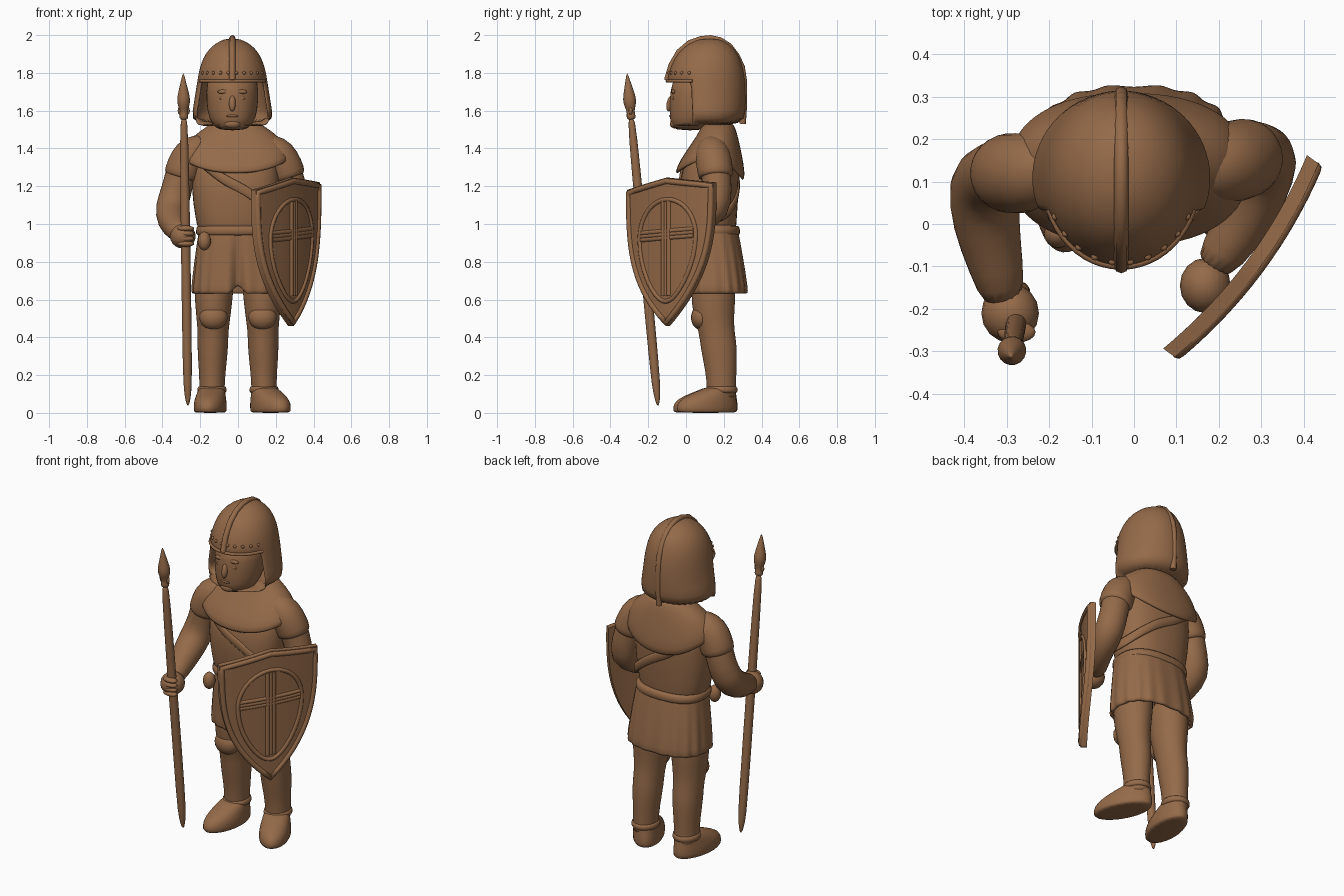
import bpy, bmesh
from math import sin, cos, pi, radians, copysign
from mathutils import Vector, Matrix

cube = bpy.data.objects.get("Cube")
if cube:
    bpy.data.objects.remove(cube)

brown = bpy.data.materials.new("clay_brown")
brown.use_nodes = True
colour = (0.30, 0.145, 0.066, 1)
brown.diffuse_color = colour
brown.node_tree.nodes["Principled BSDF"].inputs["Base Color"].default_value = colour


def finish(name, bm, sub=0, thick=0, smooth_all=True):
    bmesh.ops.recalc_face_normals(bm, faces=bm.faces)
    me = bpy.data.meshes.new(name)
    bm.to_mesh(me)
    bm.free()
    ob = bpy.data.objects.new(name, me)
    bpy.context.collection.objects.link(ob)
    me.materials.append(brown)
    if thick:
        ob.modifiers.new("shell", "SOLIDIFY").thickness = thick
    if sub:
        ob.modifiers.new("round", "SUBSURF").levels = sub
        ob.modifiers["round"].render_levels = sub
    if smooth_all:
        me.shade_smooth()
    else:
        bpy.ops.object.select_all(action="DESELECT")
        ob.select_set(True)
        bpy.context.view_layer.objects.active = ob
        bpy.ops.object.shade_smooth_by_angle(angle=radians(40))
    return ob


def skin_rings(bm, rings, caps=True):
    n = len(rings[0])
    for a, b in zip(rings, rings[1:]):
        for i in range(n):
            j = (i + 1) % n
            bm.faces.new((a[i], a[j], b[j], b[i]))
    if caps:
        bm.faces.new(rings[0])
        bm.faces.new(rings[-1])


def boxy(c, power):
    return copysign(abs(c) ** power, c)


def loft(name, cx, sections, seg=20, sub=1, caps=True, thick=0, warp=None, cut=None, power=1):
    """Stack of level ovals, each (z, centre y, x radius, y radius)."""
    bm = bmesh.new()
    rings = []
    for z, cy, rx, ry in sections:
        ring = []
        for i in range(seg):
            a = 2 * pi * i / seg
            p = Vector((cx + rx * boxy(cos(a), power), cy + ry * boxy(sin(a), power), z))
            ring.append(bm.verts.new(warp(p, a) if warp else p))
        rings.append(ring)
    skin_rings(bm, rings, caps)
    if cut:
        gone = [f for f in bm.faces if cut(f.calc_center_median())]
        bmesh.ops.delete(bm, geom=gone, context="FACES")
    return finish(name, bm, sub, thick)


def tube(name, path, seg=14, sub=1):
    """Round limb along points (x, y, z, radius)."""
    bm = bmesh.new()
    pts = [Vector(p[:3]) for p in path]
    rings = []
    last, q = None, None
    for k, p in enumerate(pts):
        d = pts[min(k + 1, len(pts) - 1)] - pts[max(k - 1, 0)]
        q = last.rotation_difference(d) @ q if last else d.to_track_quat("Z", "Y")
        last = d
        rings.append([bm.verts.new(p + q @ Vector((cos(t), sin(t), 0)) * path[k][3])
                      for t in (2 * pi * i / seg for i in range(seg))])
    skin_rings(bm, rings)
    return finish(name, bm, sub)


def blob(name, loc, size, rot=0):
    bm = bmesh.new()
    m = Matrix.Translation(loc) @ Matrix.Rotation(rot, 4, "X") @ Matrix.Diagonal((*size, 1))
    bmesh.ops.create_uvsphere(bm, u_segments=16, v_segments=10, radius=1, matrix=m)
    return finish(name, bm)


def trim(name, points, radius, closed=False):
    cu = bpy.data.curves.new(name, "CURVE")
    cu.dimensions = "3D"
    cu.bevel_depth, cu.bevel_resolution, cu.use_fill_caps = radius, 2, True
    sp = cu.splines.new("POLY")
    sp.points.add(len(points) - 1)
    for sp_pt, p in zip(sp.points, points):
        sp_pt.co = (*p, 1)
    sp.use_cyclic_u = closed
    cu.materials.append(brown)
    ob = bpy.data.objects.new(name, cu)
    bpy.context.collection.objects.link(ob)


# Head and face
HX = -0.03
loft("head", HX, [(1.495, 0.02, .06, .07), (1.52, 0.035, .11, .12), (1.6, .06, .137, .15),
                  (1.7, .068, .14, .155), (1.8, .08, .135, .145)])
loft("neck", HX, [(1.38, .16, .12, .08), (1.56, .15, .12, .085)])
blob("nose", (HX, -0.082, 1.64), (.018, .02, .045), -0.25)
blob("mouth", (HX, -0.078, 1.572), (.032, .012, .008))
blob("chin", (HX, -0.06, 1.53), (.045, .025, .024))
for s in (-1, 1):
    blob("eye", (HX + s * .047, -0.066, 1.665), (.02, .009, .01))
    blob("brow", (HX + s * .045, -0.066, 1.70), (.034, .012, .012))

# Helmet: a dome with the face opening cut out
loft("helmet", HX, [(1.515, .112, .22, .196), (1.6, .108, .212, .208), (1.68, .106, .198, .21),
                    (1.755, .105, .187, .21), (1.84, .11, .172, .191), (1.91, .115, .14, .157),
                    (1.955, .12, .094, .109), (1.983, .125, .036, .046)], seg=32, thick=.018,
     cut=lambda c: c.z < 1.75 and c.y < 0.03)
crest = [(HX, -0.1, 1.76), (HX, -0.076, 1.84), (HX, -0.036, 1.91), (HX, .02, 1.957), (HX, .08, 1.978),
         (HX, .13, 1.983), (HX, .18, 1.972), (HX, .23, 1.94), (HX, .267, 1.89), (HX, .295, 1.83),
         (HX, .307, 1.75), (HX, .307, 1.64), (HX, .3, 1.53)]
trim("helmet_crest", crest, .017)
arc = [radians(200 + 7 * i) for i in range(21)]
trim("helmet_brim", [(HX + .18 * cos(a), .105 + .204 * sin(a), 1.757) for a in arc], .009)
for a in arc[1::2]:
    blob("brim_rivet", (HX + .174 * cos(a), .107 + .197 * sin(a), 1.80), (.009, .009, .009))

# Torso, mantle and strap
BX = -0.012
BOX = .82
loft("torso", BX, [(.92, .125, .198, .14), (1.0, .122, .207, .146), (1.1, .12, .229, .156), (1.25, .122, .238, .161),
                   (1.37, .145, .222, .132), (1.44, .16, .14, .08)], power=BOX)


def mantle_drop(p, a):
    dip = .07 if sin(a) < 0 else .11
    p.z -= dip * sin(a) ** 2 * (1.53 - p.z) / .19
    return p


def strap_tilt(p, a):
    p.z -= .17 * cos(a)
    return p


loft("mantle", BX, [(1.535, .17, .13, .08), (1.5, .17, .175, .1), (1.46, .16, .235, .125),
                    (1.39, .138, .28, .17), (1.34, .126, .29, .188)], seg=32, caps=False, thick=.025,
     warp=mantle_drop, power=.88)
loft("chest_strap", BX, [(1.17, .122, .238, .163), (1.235, .124, .242, .165)], seg=36, caps=False, thick=.018,
     warp=strap_tilt, power=BOX)


# Pleated skirt with a front slit
def pleat(p, a):
    f = (1.0 - p.z) / .37
    c = Vector((0, .15, p.z))
    p = c + (p - c) * (1 + .026 * f * cos(18 * a))
    if abs(p.x) < .012 and p.y < .1:
        p += Vector((0, .06, .06)) * f
    return p


loft("skirt", 0, [(1.0, .125, .203, .145), (.93, .13, .212, .153), (.8, .142, .23, .165),
                  (.66, .152, .244, .175), (.63, .152, .244, .176)], seg=72, caps=False, thick=.025,
     warp=pleat, power=BOX)
loft("belt", BX / 2, [(.935, .128, .21, .152), (.945, .128, .218, .16), (.985, .126, .216, .159),
                      (.995, .126, .206, .15)], seg=32, power=BOX)
blob("belt_pouch", (-0.178, -0.022, .91), (.035, .035, .05))

# Legs and shoes
for side, s, turn in (("left", 1, 26), ("right", -1, -7)):
    x = .13 * s
    loft(side + "_leg", 0, [(.06, .188, .07, .08), (.13, .188, .067, .078), (.22, .185, .071, .082),
                            (.34, .175, .083, .099), (.43, .163, .081, .094), (.51, .145, .092, .11),
                            (.64, .145, .105, .12), (.8, .145, .11, .12)],
         warp=lambda p, a: Vector((p.x + x * (1.08 - .15 * p.z), p.y, p.z)))
    blob(side + "_knee", (x, .08, .505), (.075, .054, .066))
    loft(side + "_ankle_cuff", x * 1.06, [(.1, .188, .072, .08), (.115, .188, .079, .088),
                                         (.135, .188, .077, .085), (.145, .188, .07, .076)])
    rot = Matrix.Rotation(radians(turn), 3, "Z")
    heel = Vector((x * 1.06, .18, 0))
    loft(side + "_shoe", x * 1.06, [(0, .102, .08, .165), (.006, .102, .086, .174), (.05, .102, .088, .175),
                                    (.085, .12, .08, .15), (.12, .165, .072, .1), (.14, .185, .06, .075)],
         warp=lambda p, a: heel + rot @ (p - heel))

# Arms, sleeves and hands
tube("right_arm", [(-.27, .12, 1.38, .08), (-.295, .12, 1.3, .083), (-.325, .12, 1.18, .082), (-.355, .1, 1.08, .09),
                   (-.35, .0, 1.015, .082), (-.325, -.1, .975, .066), (-.305, -.19, .945, .052)])
tube("right_sleeve", [(-.15, .135, 1.415, .055), (-.2, .13, 1.405, .08), (-.255, .12, 1.37, .098),
                      (-.287, .12, 1.3, .098), (-.302, .12, 1.25, .096), (-.304, .12, 1.243, .08)])
tube("left_arm", [(.23, .14, 1.38, .08), (.255, .155, 1.3, .082), (.288, .168, 1.18, .08), (.31, .16, 1.08, .085),
                  (.29, .075, 1.02, .076), (.245, -.02, .985, .064), (.175, -.115, .97, .05)])
tube("left_sleeve", [(.12, .14, 1.415, .055), (.165, .135, 1.405, .08), (.215, .14, 1.37, .098),
                     (.25, .152, 1.3, .098), (.268, .158, 1.25, .096), (.27, .158, 1.243, .08)])
blob("right_hand", (-.292, -.21, .935), (.068, .07, .065))
for k in range(4):
    blob("right_finger", (-.277, -.255, .895 + .027 * k), (.045, .025, .016))
blob("left_hand", (.168, -.145, .965), (.06, .065, .062))

# Spear
foot, tip = Vector((-.265, -.148, .035)), Vector((-.29, -.312, 1.8))


def along(z, r):
    return (*foot.lerp(tip, (z - foot.z) / (tip.z - foot.z)), r)


tube("spear_shaft", [along(z, r) for z, r in ((.035, .006), (.1, .02), (.2, .026), (.9, .026), (1.3, .024), (1.6, .021))])
tube("spear_head", [along(z, r) for z, r in ((1.55, .022), (1.57, .028), (1.59, .022), (1.61, .027), (1.645, .04),
                                             (1.68, .036), (1.74, .019), (1.8, .003))], seg=8)
for s in (-1, 1):
    p = along(1.6, 0)
    blob("spear_lug", (p[0] + s * .02, p[1], p[2]), (.012, .01, .022))


# Shield, bowed outwards; u runs across and z up
def on_shield(u, z, d=0):
    out = .035 * (1 - (u / .285) ** 2) + d - .015
    return Vector((.265 + .595 * u + .81 * out, -.085 + .8 * u - .585 * out, z + .07 * u))


def half_width(t):
    return .283 * (1 - t ** 3) + .002


def edge_point(k, t, inset=1):
    z = 1.2 + .045 * (1 - abs(k)) * (1 - t) - .74 * t
    return k * half_width(t) * inset, .88 + (z - .88) * inset


bm = bmesh.new()
front, back = ([[bm.verts.new(on_shield(*edge_point(i / 8 - 1, j / 24), d)) for i in range(17)]
                for j in range(25)] for d in (.016, -.018))
for grid in (front, back):
    for r0, r1 in zip(grid, grid[1:]):
        for i in range(16):
            bm.faces.new((r0[i], r0[i + 1], r1[i + 1], r1[i]))
bmesh.ops.bridge_loops(bm, edges=[e for e in bm.edges if e.is_boundary])
finish("shield", bm, smooth_all=False)

steps = [j / 20 for j in range(21)]
outline = [(-1, t) for t in reversed(steps)] + [(k / 5 - 1, 0) for k in range(1, 10)] + [(1, t) for t in steps]
trim("shield_rim", [on_shield(*edge_point(k, t, .95), .012) for k, t in outline], .016, True)
loop = [2 * pi * i / 40 for i in range(40)]
oval = [(.185 * cos(a) * (1 if sin(a) > 0 else 1 - .25 * sin(a) ** 2),
         .93 + (.2 if sin(a) > 0 else .34) * sin(a)) for a in loop]
trim("shield_oval", [on_shield(u, z, .013) for u, z in oval], .013, True)
for off in (-.018, 0, .018):
    trim("cross_upright", [on_shield(off, z, .012) for z in (1.12, .95, .8, .62)], .014)
    trim("cross_bar", [on_shield(u / 10, .945 + off, .012) for u in (-1.75, -1, 0, 1, 1.75)], .013)
